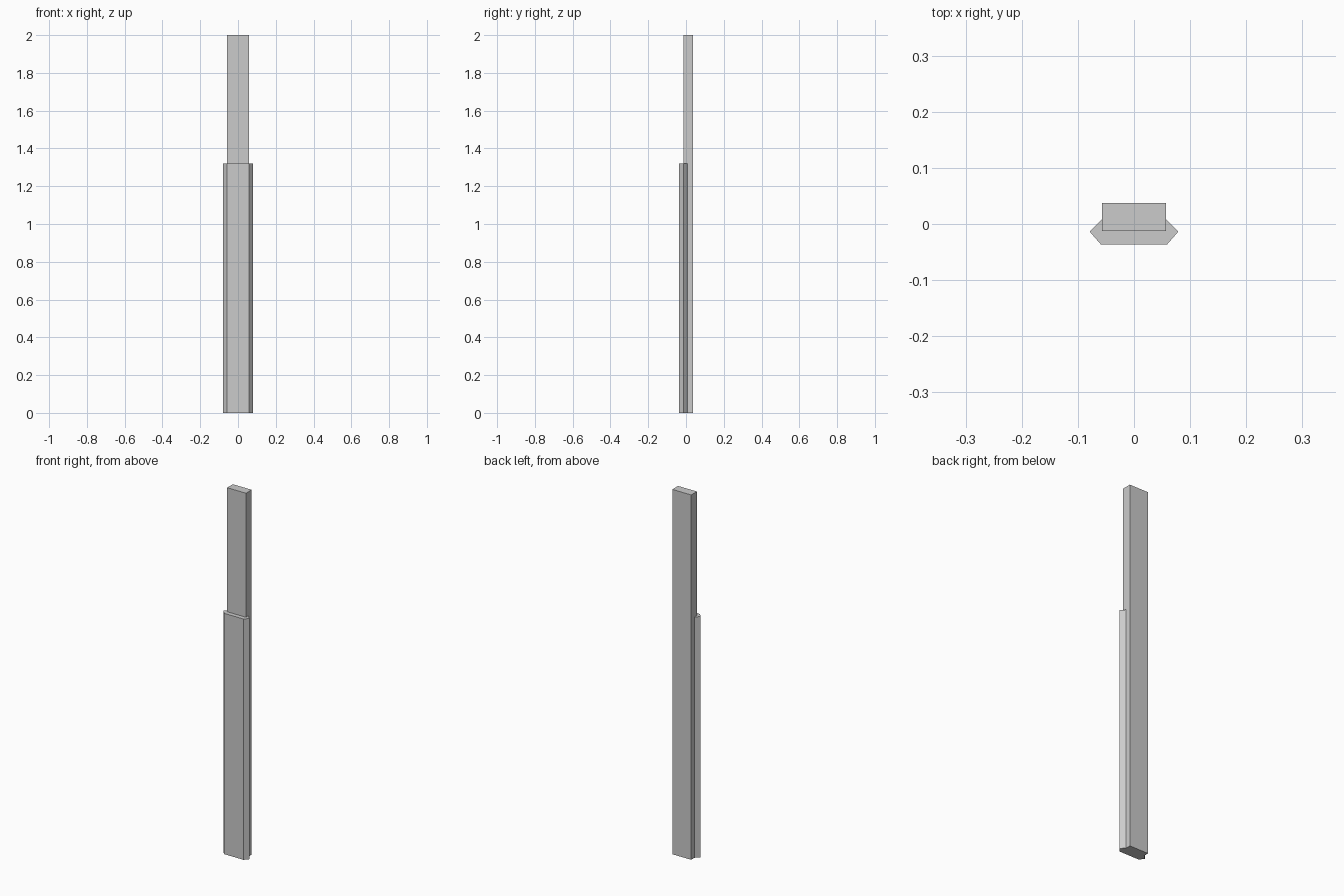
import bpy, bmesh

if "Cube" in bpy.data.objects:
    bpy.data.objects.remove(bpy.data.objects["Cube"])

HEIGHT, STEP = 2.0, 1.32
HALF, BACK, FRONT = 0.057, 0.037, -0.0125   # bar cross-section

# right half of the bevelled front sleeve, from the bar side to the front
half = [(HALF, 0.0085), (0.079, -0.0135), (0.059, -0.0365)]
sleeve = half + [(-x, y) for x, y in reversed(half)]
back = [(-HALF, BACK), (HALF, BACK)]
front = [(-HALF, FRONT), (HALF, FRONT)]

bm = bmesh.new()


def ring(points, z):
    return [bm.verts.new((x, y, z)) for x, y in points]


def walls(low, high):
    n = len(low)
    for i in range(n):
        j = (i + 1) % n
        bm.faces.new((low[i], low[j], high[j], high[i]))


# lower section: bar and sleeve as one outline
low, mid = ring(sleeve + back, 0), ring(sleeve + back, STEP)
bm.faces.new(low)
walls(low, mid)

# upper section: plain bar rising behind the ledge
inner = ring(front, STEP)
bm.faces.new(mid[:6] + inner)
bar_low = [mid[7], mid[0], inner[1], inner[0], mid[5], mid[6]]
top = ring([back[1], half[0], front[1], front[0], (-half[0][0], half[0][1]), back[0]], HEIGHT)
walls(bar_low, top)
bm.faces.new(top)

bmesh.ops.recalc_face_normals(bm, faces=bm.faces)
bmesh.ops.dissolve_limit(bm, angle_limit=0.01, verts=bm.verts, edges=bm.edges)
mesh = bpy.data.meshes.new("stepped_post")
bm.to_mesh(mesh)
bm.free()
post = bpy.data.objects.new("stepped_post", mesh)
bpy.context.collection.objects.link(post)
